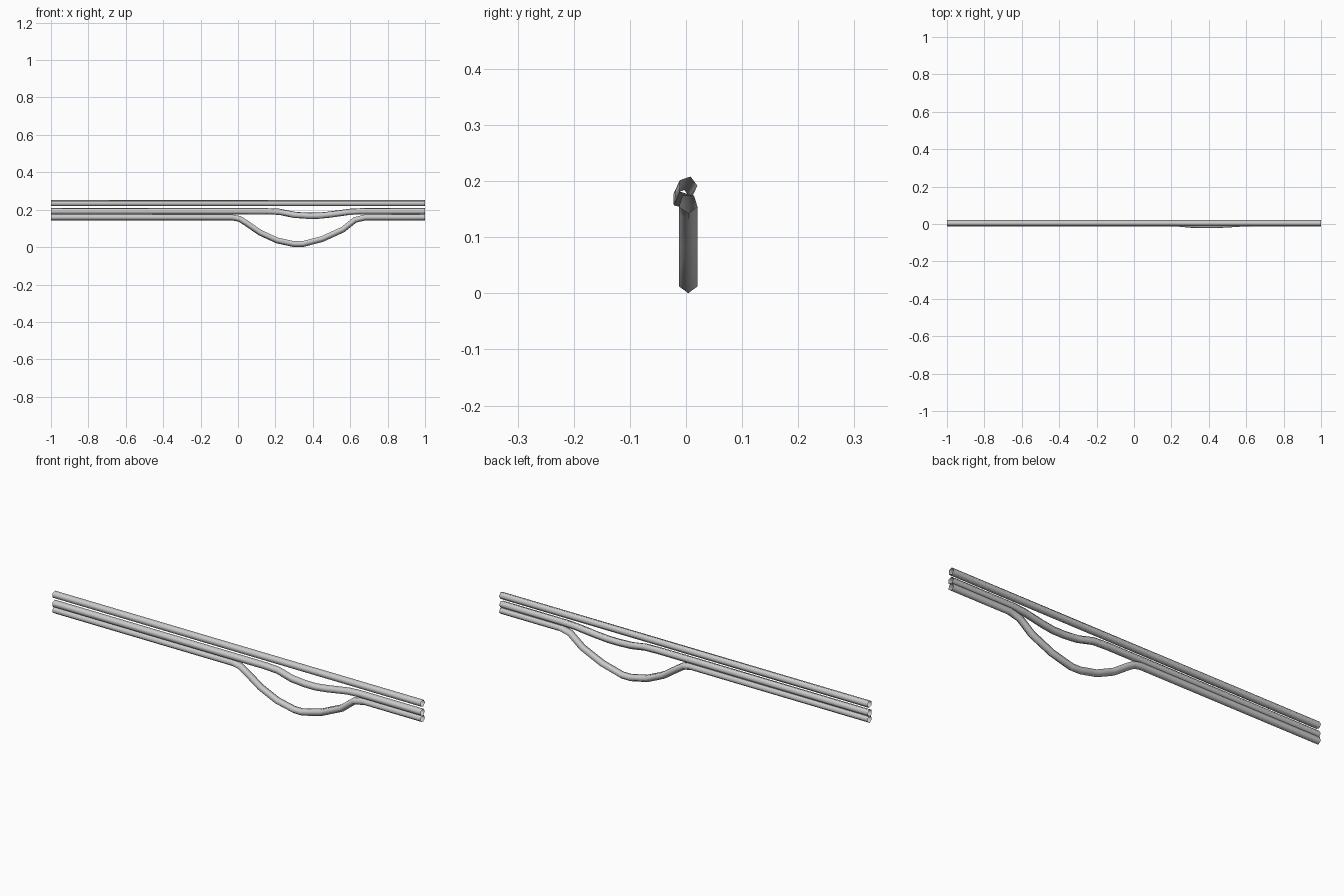
import bpy, bmesh, math
from mathutils import Vector

if "Cube" in bpy.data.objects:
    bpy.data.objects.remove(bpy.data.objects["Cube"])

RADIUS = 0.0173
SIDES = 5


def cable(name, points, start_angle):
    """Open-ended five-sided tube swept along a list of points."""
    pts = [Vector(p) for p in points]
    bm = bmesh.new()
    rings = []
    for i, p in enumerate(pts):
        if i in (0, len(pts) - 1):
            tangent = Vector((1, 0, 0))
        else:
            tangent = ((p - pts[i - 1]).normalized() + (pts[i + 1] - p).normalized()).normalized()
        side = Vector((0, 0, 1)).cross(tangent).normalized()
        up = tangent.cross(side)
        ring = []
        for j in range(SIDES):
            a = math.radians(start_angle) + j * math.tau / SIDES
            ring.append(bm.verts.new(p + RADIUS * (math.cos(a) * side + math.sin(a) * up)))
        rings.append(ring)
    for a, b in zip(rings, rings[1:]):
        for j in range(SIDES):
            k = (j + 1) % SIDES
            bm.faces.new((a[j], a[k], b[k], b[j])).smooth = True
    mesh = bpy.data.meshes.new(name)
    bm.to_mesh(mesh)
    bm.free()
    obj = bpy.data.objects.new(name, mesh)
    bpy.context.collection.objects.link(obj)
    return obj


# Straight upper cable
cable("upper_cable", [(-1, 0.0045, 0.235), (1, 0.0045, 0.235)], 0)

# Middle cable with a shallow sag, leaning slightly to the front
sag = [(-1, 0), (0.15, 0), (0.22, 0.12), (0.3, 0.8), (0.37, 1), (0.43, 1),
       (0.49, 0.75), (0.6, 0.12), (0.66, 0), (1, 0)]
cable("middle_cable", [(x, 0.003 - 0.011 * s, 0.1915 - 0.024 * s) for x, s in sag], 73)

# Lower cable with a deep hanging loop
loop = [(-1, 0.16), (-0.03, 0.16), (0.01, 0.152), (0.045, 0.13), (0.12, 0.078),
        (0.21, 0.037), (0.3, 0.0175), (0.345, 0.0175), (0.45, 0.045),
        (0.56, 0.095), (0.625, 0.147), (0.68, 0.16), (1, 0.16)]
cable("lower_cable", [(x, 0.004, z) for x, z in loop], 270)
